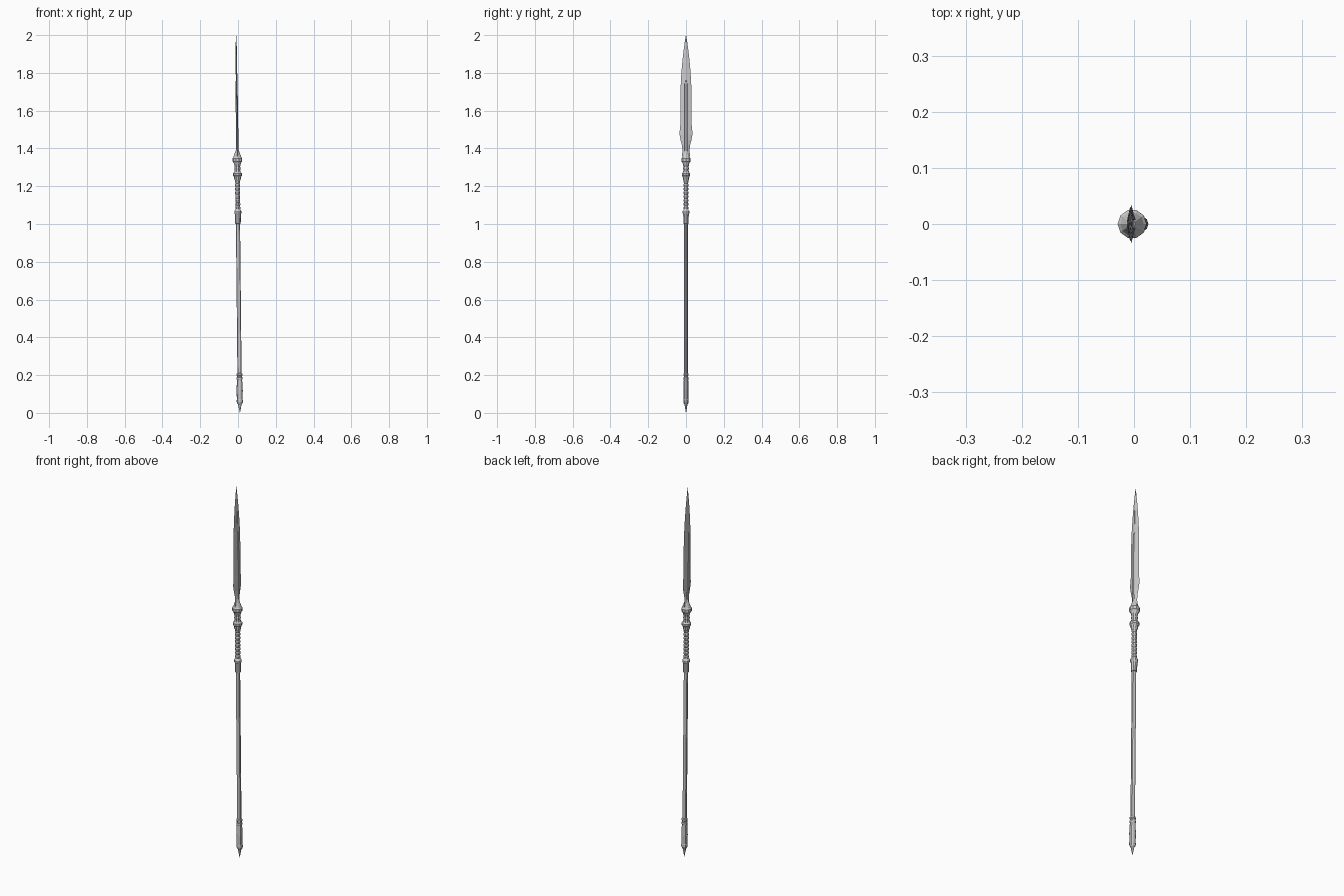
import bpy, bmesh, math

SIDES = 10


def axis_x(z):
    # the whole weapon leans very slightly towards -x
    return 0.010 * (1 - z)


def loft(name, rings, smooth=False):
    """Bridge equal-length rings of 3D points into a capped solid."""
    bm = bmesh.new()
    rows = [[bm.verts.new((x + axis_x(z), y, z)) for x, y, z in r] for r in rings]
    n = len(rows[0])
    for a, b in zip(rows, rows[1:]):
        for i in range(n):
            j = (i + 1) % n
            bm.faces.new((a[i], a[j], b[j], b[i]))
    bm.faces.new(rows[0][::-1])
    bm.faces.new(rows[-1])
    bmesh.ops.remove_doubles(bm, verts=bm.verts, dist=1e-5)
    bmesh.ops.recalc_face_normals(bm, faces=bm.faces)
    me = bpy.data.meshes.new(name)
    bm.to_mesh(me)
    bm.free()
    ob = bpy.data.objects.new(name, me)
    bpy.context.collection.objects.link(ob)
    return ob


def turned(name, profile, sx=1.0, sy=1.0):
    """Turned part from (z, radius) pairs."""
    angles = [2 * math.pi * i / SIDES for i in range(SIDES)]
    return loft(name, [[(r * sx * math.cos(a), r * sy * math.sin(a), z) for a in angles]
                       for z, r in profile])


# Butt spike and ferrule
turned("butt_ferrule", [(0, 0.0003), (0.045, 0.009), (0.05, 0.013), (0.058, 0.0155),
                        (0.068, 0.0155), (0.07, 0.0145), (0.12, 0.0155), (0.175, 0.013),
                        (0.178, 0.0145), (0.188, 0.0145), (0.19, 0.0125), (0.196, 0.0125),
                        (0.198, 0.0145), (0.207, 0.0145), (0.21, 0.0105)], 1.06, 0.95)

# Long shaft
turned("shaft", [(0.18, 0.0105), (0.6, 0.0105), (1.05, 0.0105)], 1.05, 0.95)

# Lower sleeve with collar
turned("lower_sleeve", [(1.0, 0.010), (1.002, 0.0145), (1.05, 0.0155), (1.056, 0.0185),
                        (1.068, 0.0185), (1.074, 0.0145), (1.08, 0.011)])

# Corded grip made of repeated rounded rings
grip = []
coils, lo, hi = 8, 1.075, 1.235
for k in range(coils):
    z, h = lo + (hi - lo) * k / coils, (hi - lo) / coils
    grip += [(z, 0.0105), (z + 0.25 * h, 0.013), (z + 0.75 * h, 0.013)]
turned("corded_grip", grip + [(hi, 0.0105)])

# Upper collars and blade socket
turned("socket", [(1.228, 0.0125), (1.235, 0.0165), (1.25, 0.0185), (1.256, 0.0235),
                  (1.268, 0.0235), (1.274, 0.017), (1.285, 0.0145), (1.295, 0.0165),
                  (1.303, 0.0145), (1.315, 0.0165), (1.325, 0.0205), (1.332, 0.0258),
                  (1.348, 0.0258), (1.354, 0.021), (1.365, 0.017), (1.38, 0.0115),
                  (1.395, 0.006)])


# Leaf-shaped blade: (z, half width, half thickness, half fuller width)
def blade_ring(z, w, t, f):
    floor = t * 0.55
    half = [(0, -w), (t, -f * 1.3), (floor, -f), (floor, f), (t, f * 1.3)]
    return [(x, y, z) for x, y in half] + [(-x, -y, z) for x, y in half]


blade = [(1.34, 0.013, 0.007, 0.005), (1.365, 0.022, 0.007, 0.006),
         (1.385, 0.018, 0.007, 0.006), (1.415, 0.021, 0.007, 0.006),
         (1.445, 0.029, 0.0065, 0.006), (1.475, 0.0345, 0.0065, 0.006),
         (1.495, 0.033, 0.0065, 0.006), (1.53, 0.0295, 0.006, 0.006),
         (1.6, 0.030, 0.006, 0.006), (1.68, 0.0295, 0.0055, 0.006),
         (1.75, 0.0275, 0.005, 0.005), (1.76, 0.027, 0.004, 0.0005),
         (1.83, 0.022, 0.004, 0.0005), (1.9, 0.015, 0.0035, 0.0005),
         (1.96, 0.007, 0.0025, 0.0004), (2.0, 0.0004, 0.0004, 0.0002)]
loft("blade", [blade_ring(*s) for s in blade])
